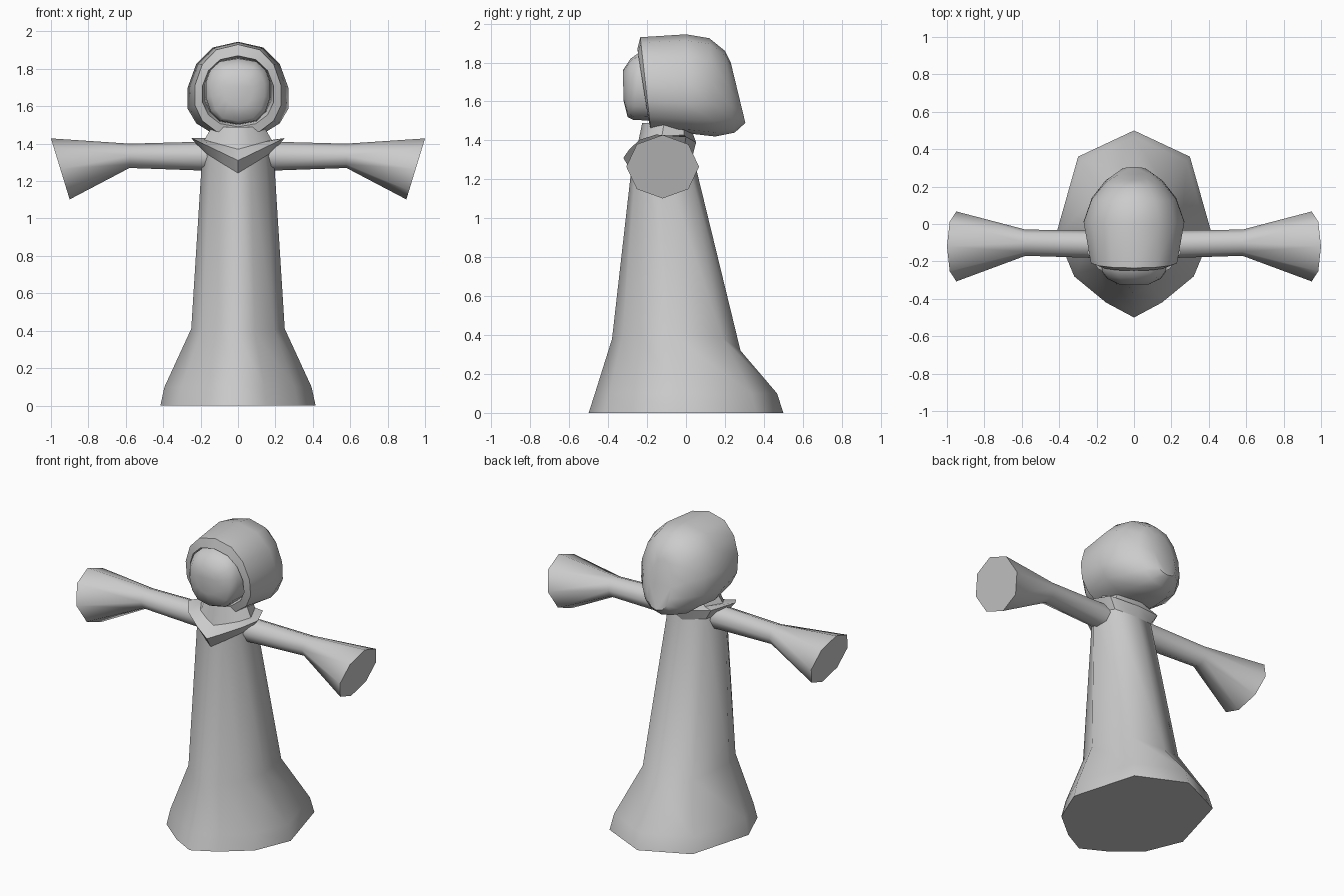
import bpy, bmesh, math

if "Cube" in bpy.data.objects:
    bpy.data.objects.remove(bpy.data.objects["Cube"])

grey = bpy.data.materials.new("plain grey")
grey.diffuse_color = (0.6, 0.6, 0.6, 1)
grey.use_nodes = True
grey.node_tree.nodes["Principled BSDF"].inputs["Base Color"].default_value = grey.diffuse_color


def loft(name, rings, angle=None):
    """Skin a list of equal-length point rings and close both ends."""
    bm = bmesh.new()
    rows = [[bm.verts.new(p) for p in ring] for ring in rings]
    n = len(rows[0])
    for a, b in zip(rows, rows[1:]):
        for i in range(n):
            j = (i + 1) % n
            bm.faces.new((a[i], a[j], b[j], b[i]))
    bm.faces.new(rows[0])
    bm.faces.new(rows[-1])
    bmesh.ops.recalc_face_normals(bm, faces=bm.faces)
    mesh = bpy.data.meshes.new(name)
    bm.to_mesh(mesh)
    bm.free()
    mesh.materials.append(grey)
    obj = bpy.data.objects.new(name, mesh)
    bpy.context.collection.objects.link(obj)
    bpy.ops.object.select_all(action='DESELECT')
    obj.select_set(True)
    bpy.context.view_layer.objects.active = obj
    if angle:
        bpy.ops.object.shade_smooth_by_angle(angle=math.radians(angle))
    else:
        bpy.ops.object.shade_smooth()
    return obj


# Robe outline: half cross-section from back to front, mirrored in x
HALF = [(0, 1), (.72, .72), (1, -.1), (.77, -.56), (.36, -.84), (0, -1)]
OUTLINE = HALF + [(-u, v) for u, v in HALF[-2:0:-1]]


def robe_ring(w, cy, hy, z_front, z_side, z_back):
    ring = []
    for u, v in OUTLINE:
        z_end = z_back if v > 0 else z_front
        ring.append((w * u, cy + hy * v, z_end + (z_side - z_end) * abs(u)))
    return ring


loft("robe", [robe_ring(*r) for r in (
    (.415, 0, .5, 0, 0, 0),
    (.393, 0, .468, .1, .1, .1),
    (.25, -.05, .33, .38, .41, .32),
    (.19, -.123, .157, 1.26, 1.36, 1.33))], 70)

# Pointed collar with the neck rising out of it
loft("collar", [robe_ring(*r) for r in (
    (.19, -.123, .157, 1.24, 1.36, 1.32),
    (.25, -.135, .187, 1.31, 1.43, 1.39),
    (.18, -.11, .14, 1.37, 1.42, 1.45),
    (.14, -.1, .125, 1.49, 1.49, 1.49))], 40)


# Flared sleeves: eight-sided rings along x, leaning at the cuff
def sleeve_ring(x, lean, cy, ry, cz, rz, side):
    ring = []
    for i in range(8):
        a = i * math.tau / 8
        c, s = math.cos(a), math.sin(a)
        ring.append((side * (x + lean * c), cy + ry * s, cz + rz * c))
    return ring


for side, label in ((1, "right"), (-1, "left")):
    loft(label + "_sleeve", [sleeve_ring(*r, side) for r in (
        (.1, 0, -.11, .075, 1.333, .08),
        (.58, 0, -.1, .07, 1.335, .065),
        (.95, .05, -.12, .187, 1.265, .163))], 50)


# Hood and face: egg-shaped sections stacked from front to back
def head_ring(w, z_top, z_mid, z_low, y_top, y_low, power=.85, n=14):
    ring = []
    for i in range(n):
        a = i * math.tau / n
        c, s = math.cos(a), math.sin(a)
        x = math.copysign(w * abs(s) ** power, s)
        z = z_mid + c * ((z_top - z_mid) if c > 0 else (z_mid - z_low))
        t = (z - z_low) / (z_top - z_low)
        ring.append((x, y_low + (y_top - y_low) * t, z))
    return ring


loft("hood", [head_ring(*r) for r in (
    (.18, 1.85, 1.66, 1.51, -.14, -.14),
    (.195, 1.87, 1.66, 1.49, -.25, -.19),
    (.235, 1.93, 1.65, 1.445, -.235, -.18),
    (.275, 1.945, 1.63, 1.435, 0, .02),
    (.23, 1.925, 1.63, 1.42, .12, .15),
    (.155, 1.86, 1.62, 1.44, .2, .25),
    (.08, 1.8, 1.6, 1.49, .23, .305))], 50)

loft("face", [head_ring(*r, .7) for r in (
    (.18, 1.86, 1.69, 1.50, -.13, -.13),
    (.175, 1.855, 1.69, 1.505, -.235, -.27),
    (.145, 1.82, 1.69, 1.52, -.285, -.3),
    (.08, 1.76, 1.69, 1.6, -.325, -.32))], 60)
